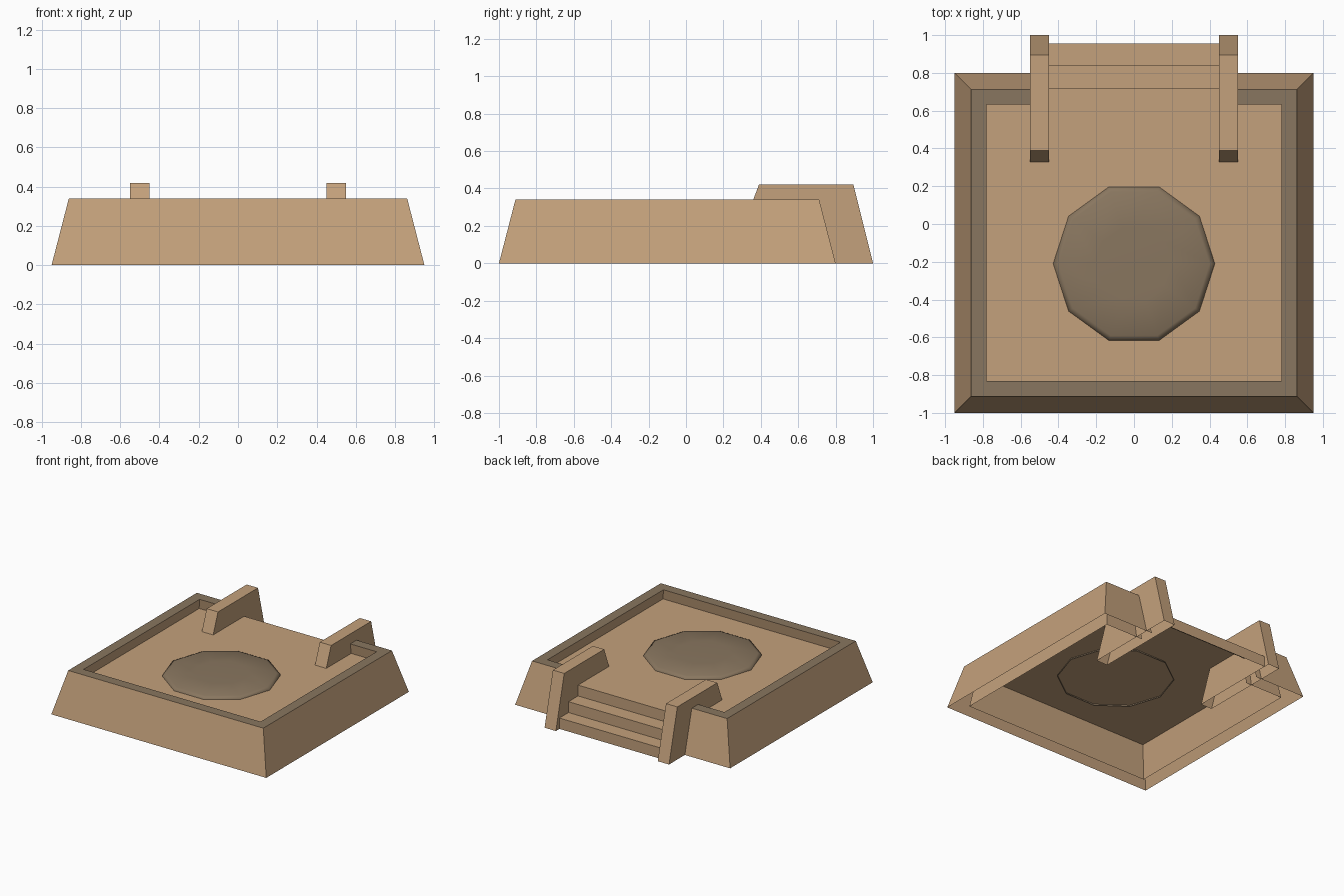
import bpy, math

if "Cube" in bpy.data.objects:
    bpy.data.objects.remove(bpy.data.objects["Cube"])


def material(name, rgb):
    m = bpy.data.materials.new(name)
    m.diffuse_color = (*rgb, 1)
    m.use_nodes = True
    m.node_tree.nodes["Principled BSDF"].inputs["Base Color"].default_value = m.diffuse_color
    return m


TAN = material("tan stone", (0.55, 0.355, 0.20))
GREY = material("grey brown stone", (0.25, 0.182, 0.115))


def loft(name, rows, mats, closed=False, caps=(), band_mats=None, smooth=False):
    """Join rows of points with quads; caps are extra faces of vertex indices."""
    n = len(rows[0])
    verts = [p for row in rows for p in row]
    faces, idx = [], []
    for r in range(len(rows) - 1):
        for i in range(n if closed else n - 1):
            j = (i + 1) % n
            faces.append((r * n + i, r * n + j, (r + 1) * n + j, (r + 1) * n + i))
            idx.append(band_mats[r] if band_mats else 0)
    for c in caps:
        faces.append(c)
        idx.append(0)
    me = bpy.data.meshes.new(name)
    me.from_pydata(verts, [], faces)
    for m in mats:
        me.materials.append(m)
    for p, k in zip(me.polygons, idx):
        p.material_index = k
        p.use_smooth = smooth
    ob = bpy.data.objects.new(name, me)
    bpy.context.collection.objects.link(ob)
    return ob


FLOOR = 0.26
GAP = 0.5          # half width of the opening for the stairs


def wall_path(d, z):
    """U-shaped path around the platform, inset by d from its foot."""
    x, f, b = 0.95 - d, -1 + d, 0.8 - d
    return [(-GAP, b, z), (-x, b, z), (-x, f, z), (x, f, z), (x, b, z), (GAP, b, z)]


# sloped parapet wall, open underneath, with a grey coping
loft("parapet_wall",
     [wall_path(0, 0), wall_path(0.088, 0.34), wall_path(0.168, 0.34), wall_path(0.115, 0)],
     [TAN, GREY], band_mats=[0, 1, 0])

# platform floor
loft("floor", [[(-0.793, y, FLOOR), (0.793, y, FLOOR)] for y in (-0.843, 0.643)], [TAN])

# stairs at the back
steps = [(0.643, FLOOR)]
for i, y in enumerate((0.72, 0.84, 0.955)):
    steps += [(y, FLOOR * (3 - i) / 3), (y, FLOOR * (2 - i) / 3)]
loft("stairs", [[(-0.45, y, z), (0.45, y, z)] for y, z in steps], [TAN])

# sloped side blocks beside the stairs
for name, x in (("left_stair_block", -0.5), ("right_stair_block", 0.5)):
    profile = [(0.23, 0), (0.39, 0.42), (0.895, 0.42), (1.0, 0)]
    loft(name, [[(x - 0.05, y, z), (x + 0.05, y, z)] for y, z in profile], [TAN],
         caps=[(0, 2, 4, 6)[::1], (7, 5, 3, 1)])

# low ten-sided landing pad with a softened edge
rings = [[(r * math.cos(math.tau * i / 10), -0.21 + r * math.sin(math.tau * i / 10), z)
          for i in range(10)]
         for r, z in ((0.428, 0.25), (0.428, 0.266), (0.40, 0.28), (0.2, 0.287))]
loft("round_pad", rings, [GREY], closed=True, caps=[tuple(range(30, 40))], smooth=True)

# flip the side faces of the blocks outward
for ob in bpy.data.objects:
    if ob.name.endswith("stair_block"):
        me = ob.data
        cx = sum(v.co.x for v in me.vertices) / len(me.vertices)
        for p in me.polygons:
            if p.normal.x * (p.center.x - cx) < -1e-4:
                p.flip()
        me.update()
